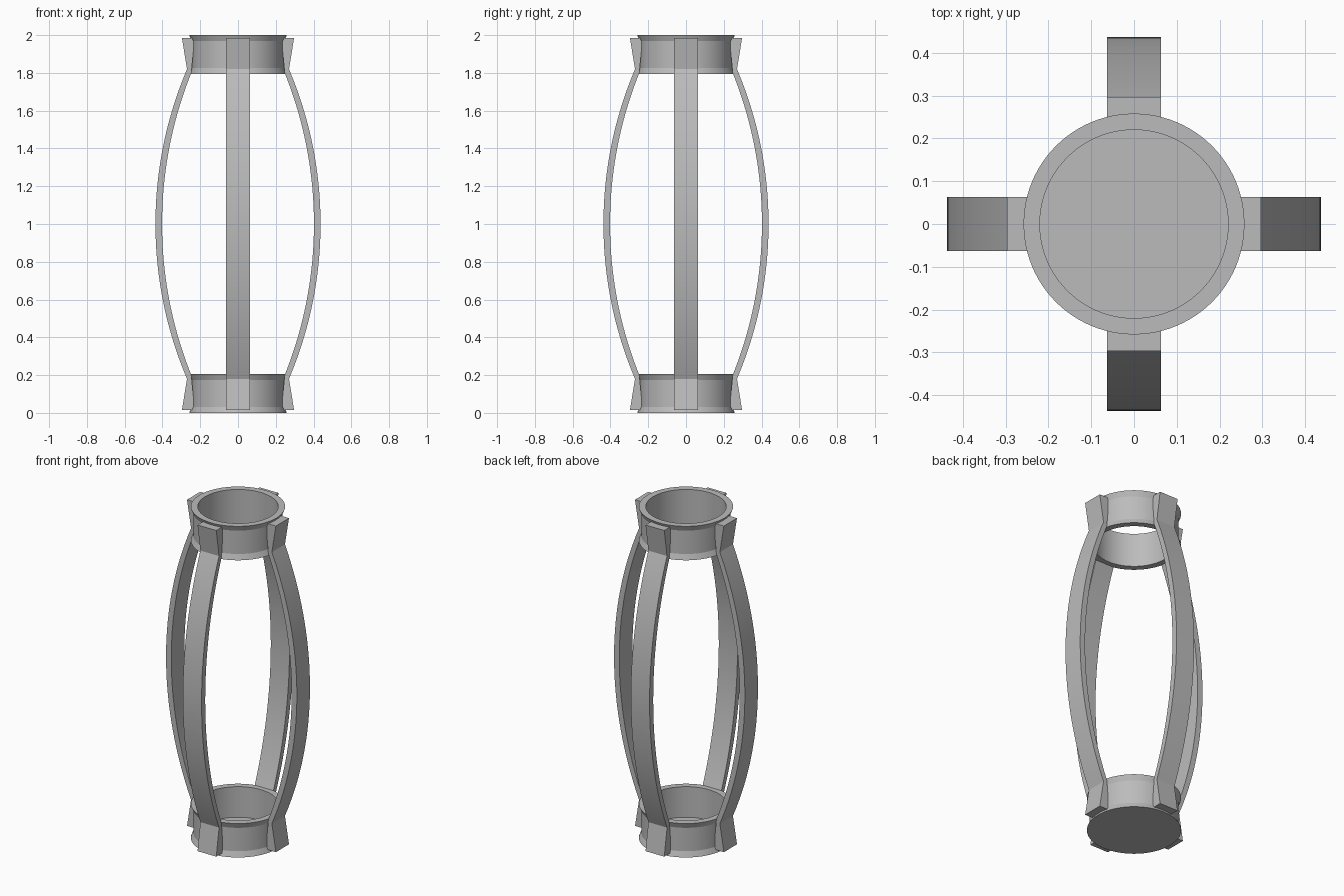
import bpy, bmesh, math
from mathutils import Matrix

if "Cube" in bpy.data.objects:
    bpy.data.objects.remove(bpy.data.objects["Cube"])

grey = bpy.data.materials.new("plain_grey")
grey.use_nodes = True
colour = (0.5, 0.5, 0.5, 1)
grey.diffuse_color = colour
grey.node_tree.nodes["Principled BSDF"].inputs["Base Color"].default_value = colour


def finish(bm, name):
    """Turn a bmesh into a shaded object."""
    bmesh.ops.remove_doubles(bm, verts=bm.verts, dist=1e-5)
    bmesh.ops.recalc_face_normals(bm, faces=bm.faces)
    mesh = bpy.data.meshes.new(name)
    bm.to_mesh(mesh)
    bm.free()
    mesh.materials.append(grey)
    obj = bpy.data.objects.new(name, mesh)
    bpy.context.collection.objects.link(obj)
    bpy.ops.object.select_all(action="DESELECT")
    obj.select_set(True)
    bpy.context.view_layer.objects.active = obj
    bpy.ops.object.shade_smooth_by_angle(angle=math.radians(15))


def lathe(name, profile, closed):
    """Spin a radius/height profile around z."""
    bm = bmesh.new()
    verts = [bm.verts.new((r, 0, z)) for r, z in profile]
    pairs = list(zip(verts, verts[1:]))
    if closed:
        pairs.append((verts[-1], verts[0]))
    edges = [bm.edges.new(p) for p in pairs]
    bmesh.ops.spin(bm, geom=verts + edges, cent=(0, 0, 0), axis=(0, 0, 1),
                   angle=math.tau, steps=96)
    finish(bm, name)


BODY, RIM, BORE, HEIGHT, LIP = 0.245, 0.258, 0.22, 0.205, 0.032


def collar_outside(z):
    """Outer wall with a flared lip at each end."""
    return [(RIM, z), (BODY, z + LIP), (BODY, z + HEIGHT - LIP), (RIM, z + HEIGHT)]


# Open collar on top, closed cup below
top = 2 - HEIGHT
lathe("top_collar", collar_outside(top) + [(BORE, 2), (BORE, top)], True)
lathe("bottom_cup", [(0, 0)] + collar_outside(0) + [(BORE, HEIGHT), (BORE, 0.02), (0, 0.02)], False)


# Four bowed straps with flared ends
def bow(x_mid, x_end, half, t):
    """Point on a circular bow, t from -1 to 1."""
    sag = x_mid - x_end
    radius = (half ** 2 + sag ** 2) / (2 * sag)
    z = half * t
    return x_mid - radius + math.sqrt(radius ** 2 - z ** 2), 1 + z


STEPS, HALF_WIDTH, FOOT = 48, 0.0625, 0.015
section = [((0.297, FOOT), (0.23, FOOT))]
for i in range(STEPS + 1):
    t = 2 * i / STEPS - 1
    section.append((bow(0.437, 0.27, 0.82, t), bow(0.402, 0.247, 0.8, t)))
section.append(((0.297, 2 - FOOT), (0.23, 2 - FOOT)))

for k, side in enumerate(("left", "back", "right", "front")):
    bm = bmesh.new()
    loops = []
    for (xo, zo), (xi, zi) in section:
        corners = ((xo, -HALF_WIDTH, zo), (xo, HALF_WIDTH, zo),
                   (xi, HALF_WIDTH, zi), (xi, -HALF_WIDTH, zi))
        loops.append([bm.verts.new(c) for c in corners])
    for a, b in zip(loops, loops[1:]):
        for j in range(4):
            n = (j + 1) % 4
            bm.faces.new((a[j], a[n], b[n], b[j]))
    bm.faces.new(loops[0])
    bm.faces.new(loops[-1])
    bm.transform(Matrix.Rotation(k * math.pi / 2, 4, "Z"))
    finish(bm, side + "_strap")
